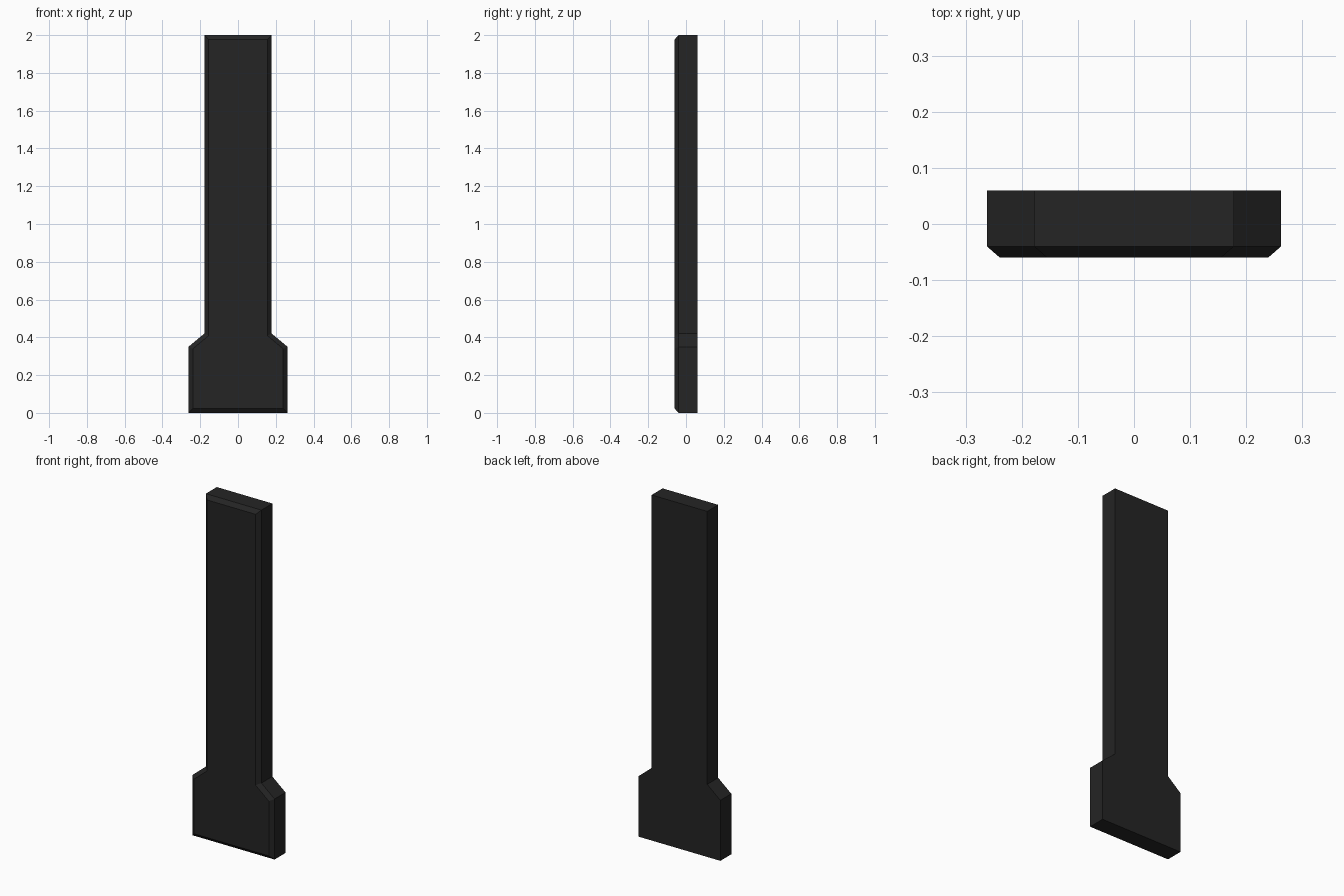
import bpy, bmesh

if "Cube" in bpy.data.objects:
    bpy.data.objects.remove(bpy.data.objects["Cube"])

# Flat near-black material
mat = bpy.data.materials.new("charcoal black")
mat.diffuse_color = (0.018, 0.018, 0.018, 1)
mat.use_nodes = True
mat.node_tree.nodes["Principled BSDF"].inputs["Base Color"].default_value = mat.diffuse_color

# Right half of the outline (x, z), mirrored for the left half
half = [(0.262, 0.0), (0.262, 0.35), (0.178, 0.42), (0.178, 2.0)]
outline = half + [(-x, z) for x, z in reversed(half)]

BACK, RIM, BEVEL_W, BEVEL_D = 0.06, -0.04, 0.023, 0.02

bm = bmesh.new()
front = bm.faces.new([bm.verts.new((x, RIM, z)) for x, z in outline])

# Back face and side walls
back = bm.faces.new([bm.verts.new((x, BACK, z)) for x, z in reversed(outline)])
fv, bv = list(front.verts), list(back.verts)[::-1]
n = len(fv)
for i in range(n):
    j = (i + 1) % n
    bm.faces.new((fv[j], fv[i], bv[i], bv[j]))
bm.normal_update()

# Chamfer around the front face only
bmesh.ops.inset_individual(bm, faces=[front], thickness=BEVEL_W,
                           depth=BEVEL_D, use_even_offset=True)
bmesh.ops.recalc_face_normals(bm, faces=bm.faces)

mesh = bpy.data.meshes.new("flared_post")
bm.to_mesh(mesh)
bm.free()
mesh.materials.append(mat)
obj = bpy.data.objects.new("flared_post", mesh)
bpy.context.collection.objects.link(obj)
